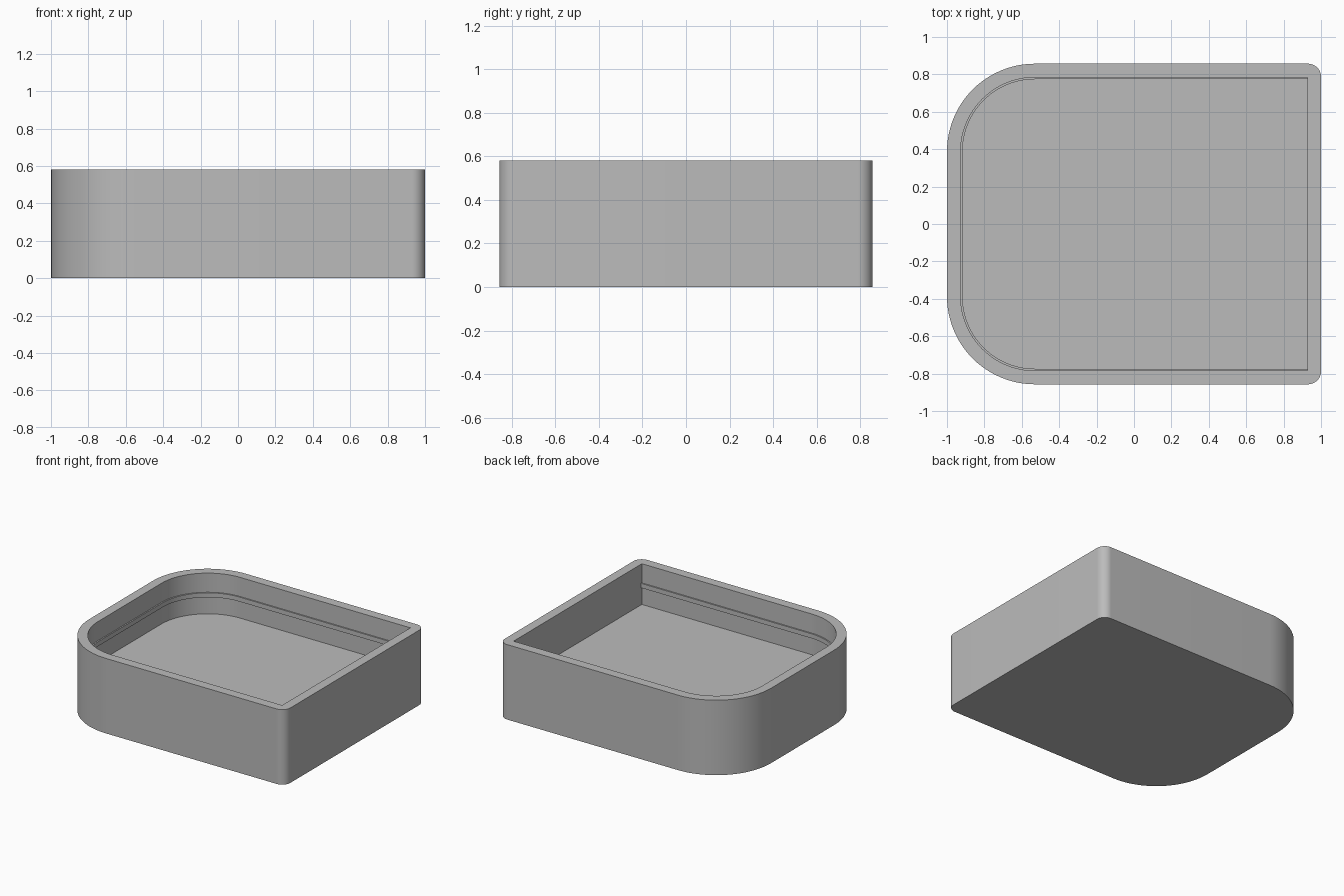
import bpy, bmesh
from math import pi, sin, cos, radians

cube = bpy.data.objects.get("Cube")
if cube:
    bpy.data.objects.remove(cube, do_unlink=True)

HALF_X, HALF_Y, HEIGHT = 1.0, 0.857, 0.58
WALL, FLOOR = 0.073, 0.265
BIG_R, SMALL_R = 0.47, 0.07
SEGS = 24

grey = bpy.data.materials.new("plain grey")
grey.use_nodes = True
grey.diffuse_color = (0.5, 0.5, 0.5, 1)
grey.node_tree.nodes["Principled BSDF"].inputs["Base Color"].default_value = (0.5, 0.5, 0.5, 1)


def outline(inset, z, right=None):
    """Counter-clockwise outline: tight corners on the right, wide on the left."""
    right = HALF_X - inset if right is None else right
    left, side = -HALF_X + inset, HALF_Y - inset
    small, big = max(SMALL_R - inset, 0), BIG_R - inset
    corners = [(right - small, side - small, small), (left + big, side - big, big),
               (left + big, big - side, big), (right - small, small - side, small)]
    points = []
    for i, (cx, cy, r) in enumerate(corners):
        for k in range(SEGS + 1):
            a = (i + k / SEGS) * pi / 2
            points.append((cx + r * cos(a), cy + r * sin(a), z))
    return points


def build(name, loops, closed):
    """Skin consecutive outlines; cap both ends, or join last to first."""
    bm = bmesh.new()
    rings = [[bm.verts.new(p) for p in loop] for loop in loops]
    pairs = list(zip(rings, rings[1:]))
    if closed:
        pairs.append((rings[-1], rings[0]))
    for a, b in pairs:
        n = len(a)
        for i in range(n):
            j = (i + 1) % n
            bm.faces.new((a[i], a[j], b[j], b[i]))
    if not closed:
        bm.faces.new(rings[0][::-1])
        bm.faces.new(rings[-1])
    bmesh.ops.remove_doubles(bm, verts=bm.verts, dist=0.00001)
    bmesh.ops.recalc_face_normals(bm, faces=bm.faces)
    mesh = bpy.data.meshes.new(name)
    bm.to_mesh(mesh)
    bm.free()
    mesh.materials.append(grey)
    obj = bpy.data.objects.new(name, mesh)
    bpy.context.collection.objects.link(obj)
    bpy.ops.object.select_all(action="DESELECT")
    obj.select_set(True)
    bpy.context.view_layer.objects.active = obj
    bpy.ops.object.shade_smooth_by_angle(angle=radians(30))
    return obj


# Open tray: outer wall, rim, inner wall and raised floor
build("tray", [outline(0, 0), outline(0, HEIGHT),
               outline(WALL, HEIGHT), outline(WALL, FLOOR)], closed=False)

# Thin ridge on three inner walls; its right run stays buried in the wall
low, high = 0.397, 0.432
ridge_out, ridge_in = WALL - 0.01, WALL + 0.01
build("inner_ridge", [outline(ridge_out, low, 0.96), outline(ridge_out, high, 0.96),
                      outline(ridge_in, high, 0.94), outline(ridge_in, low, 0.94)], closed=True)
